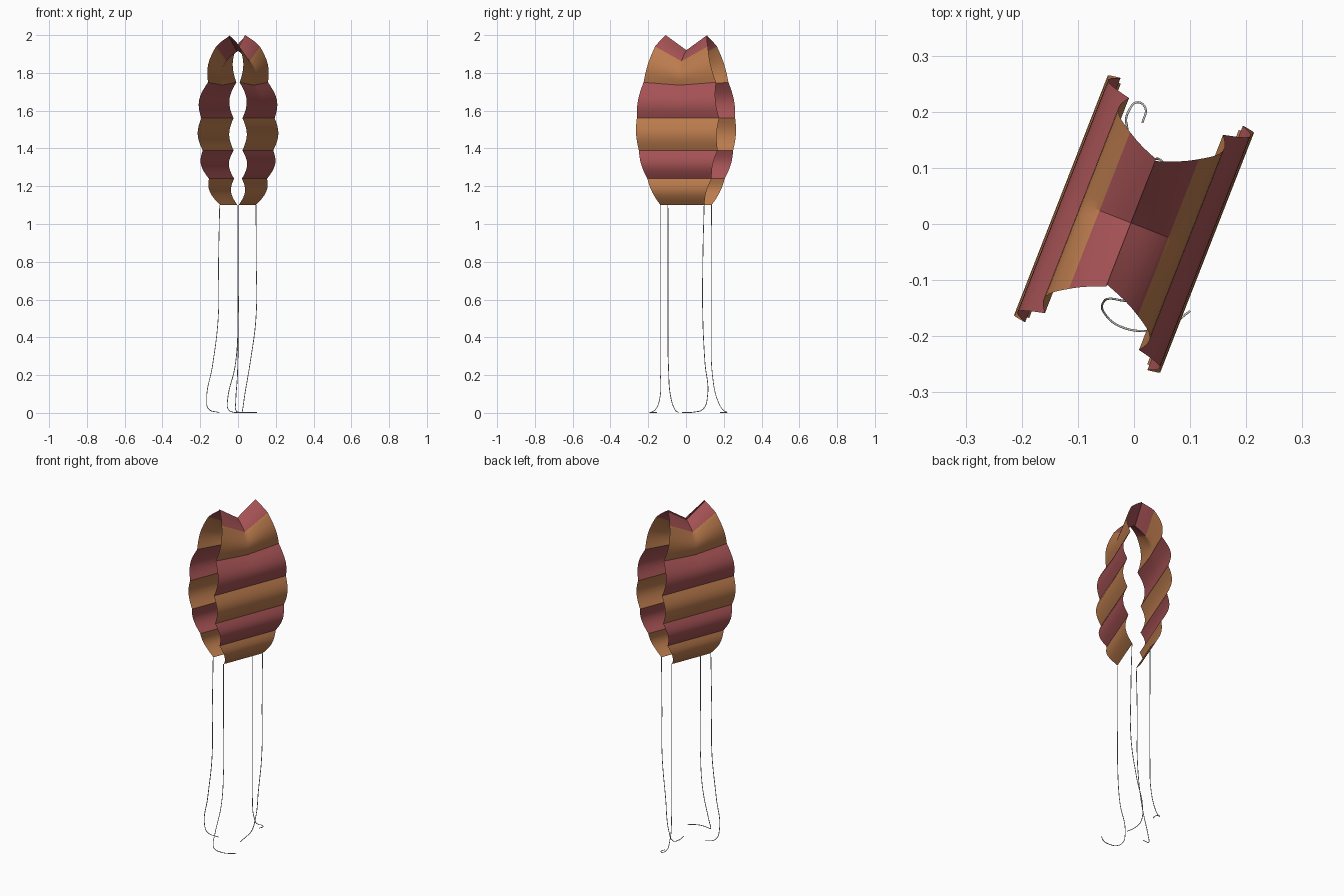
import bpy, bmesh, math
from mathutils import Vector

if "Cube" in bpy.data.objects:
    bpy.data.objects.remove(bpy.data.objects["Cube"])


def material(name, rgb):
    m = bpy.data.materials.new(name)
    m.diffuse_color = (*rgb, 1)
    m.use_nodes = True
    m.node_tree.nodes["Principled BSDF"].inputs["Base Color"].default_value = m.diffuse_color
    return m


TAN = material("tan stripe", (0.50, 0.20, 0.075))
RED = material("red stripe", (0.38, 0.085, 0.09))
CORD = material("pale cord", (0.60, 0.60, 0.58))

# Horizontal axes of the cloth: D runs along the ridge, N points out of the right sheet
D = Vector((0.364, 0.931, 0))
N = Vector((0.931, -0.364, 0))

# Stripe borders: height, distance from centre, half width, rise at the side edges
BORDERS = [
    (1.10, 0.052, 0.125, 0.0),
    (1.24, 0.094, 0.183, 0.0),
    (1.39, 0.113, 0.224, 0.0),
    (1.56, 0.117, 0.234, 0.0),
    (1.735, 0.090, 0.206, 0.015),
    (1.862, 0.066, 0.150, 0.078),
    (1.92, -0.006, 0.118, 0.08),
]
BULGES = [0.027, 0.028, 0.025, 0.032, 0.022, 0.006]
STEPS, COLS = 8, 20


def half_rows(side):
    """Rows of one sheet from hem to ridge; side is 1 or -1."""
    rows = []
    for i, bulge in enumerate(BULGES):
        a, b = BORDERS[i], BORDERS[i + 1]
        for k in range(STEPS):
            t = k / STEPS
            z, n, h, lift = (p + (q - p) * t for p, q in zip(a, b))
            n += bulge * math.sin(math.pi * t)
            rows.append((z, n * side, h, lift, i))
    return rows


# Striped cloth folded over its ridge
z, n, h, lift = BORDERS[-1]
right, left = half_rows(1), half_rows(-1)
rows = right + [(z, n, h, lift, 5)] + left[::-1]
bm = bmesh.new()
grid = []
for z, n, h, lift, _ in rows:
    line = []
    for c in range(COLS + 1):
        u = 2 * c / COLS - 1
        p = N * n + D * (h * u)
        p.z = z + lift * abs(u)
        line.append(bm.verts.new(p))
    grid.append(line)
for r in range(len(grid) - 1):
    # stripe number belongs to the row nearer the hem
    stripe = rows[r][4] if r < len(right) else rows[r + 1][4]
    for c in range(COLS):
        f = bm.faces.new((grid[r][c], grid[r][c + 1], grid[r + 1][c + 1], grid[r + 1][c]))
        f.material_index = stripe % 2
bm.normal_update()
if sum(f.normal.z for f in bm.faces) < 0:
    bmesh.ops.reverse_faces(bm, faces=bm.faces[:])
mesh = bpy.data.meshes.new("striped_cloth")
bm.to_mesh(mesh)
bm.free()
mesh.materials.append(TAN)
mesh.materials.append(RED)
cloth = bpy.data.objects.new("striped_cloth", mesh)
bpy.context.collection.objects.link(cloth)
bpy.context.view_layer.objects.active = cloth
cloth.select_set(True)
bpy.ops.object.shade_smooth_by_angle(angle=math.radians(30))
cloth.select_set(False)


# Cords hanging from the four hem corners, curling on the floor
def cord(name, points):
    curve = bpy.data.curves.new(name, "CURVE")
    curve.dimensions = "3D"
    curve.bevel_depth = 0.002
    curve.bevel_resolution = 1
    curve.use_fill_caps = True
    curve.resolution_u = 8
    s = curve.splines.new("BEZIER")
    s.bezier_points.add(len(points) - 1)
    for bp, p in zip(s.bezier_points, points):
        bp.co = p
        bp.handle_left_type = bp.handle_right_type = "AUTO"
    curve.materials.append(CORD)
    bpy.context.collection.objects.link(bpy.data.objects.new(name, curve))


cord("right_front_cord", [(0, -0.137, 1.1), (0, -0.137, 0.8), (0, -0.137, 0.45), (-0.015, -0.137, 0.25),
                          (-0.055, -0.14, 0.07), (-0.052, -0.16, 0.02), (-0.03, -0.18, 0.005),
                          (0.02, -0.191, 0.002), (0.06, -0.183, 0.002), (0.10, -0.155, 0.002)])
cord("left_front_cord", [(-0.097, -0.096, 1.1), (-0.103, -0.095, 0.8), (-0.105, -0.095, 0.5),
                         (-0.135, -0.093, 0.25), (-0.166, -0.078, 0.07), (-0.155, -0.06, 0.02),
                         (-0.10, -0.04, 0.002)])
cord("right_back_cord", [(0.095, 0.096, 1.1), (0.097, 0.089, 0.8), (0.095, 0.089, 0.5),
                         (0.065, 0.10, 0.27), (0.035, 0.114, 0.09), (0.025, 0.09, 0.02),
                         (0.022, 0.04, 0.004), (0.03, -0.02, 0.002)])
cord("left_back_cord", [(0, 0.135, 1.1), (0, 0.134, 0.8), (0, 0.134, 0.4), (-0.003, 0.14, 0.2),
                        (-0.012, 0.17, 0.06), (-0.01, 0.20, 0.012), (0.006, 0.217, 0.003),
                        (0.02, 0.207, 0.002), (0.015, 0.18, 0.002)])
